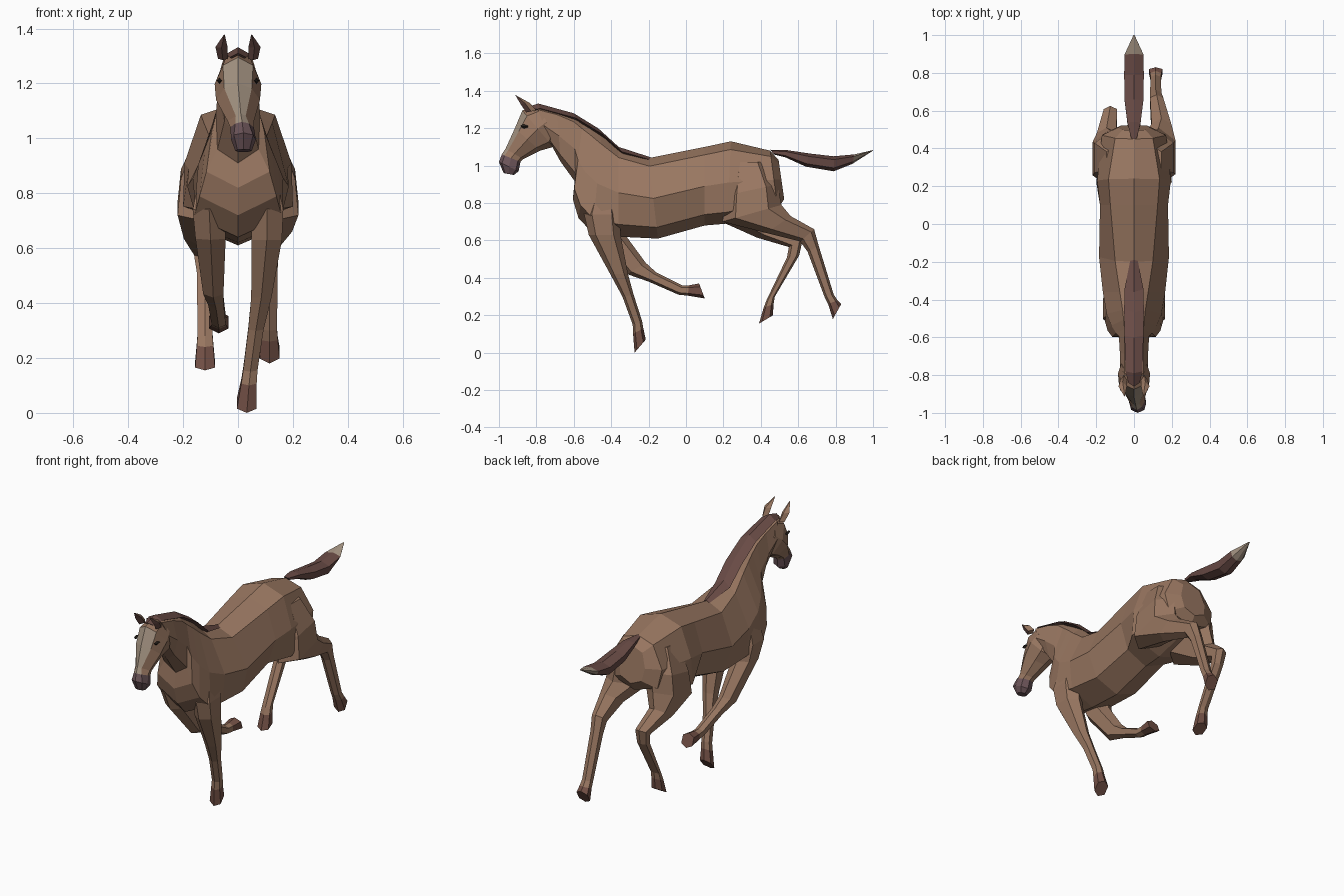
import bpy, bmesh

def material(name, rgb):
    m = bpy.data.materials.new(name)
    m.diffuse_color = (*rgb, 1)
    return m

COAT = material("coat", (0.32, 0.185, 0.12))
MANE = material("mane", (0.14, 0.07, 0.06))
HOOF = material("hoof", (0.17, 0.08, 0.06))
MUZZLE = material("muzzle", (0.15, 0.09, 0.10))
PALE = material("pale", (0.37, 0.29, 0.22))
DARK = material("dark", (0.02, 0.015, 0.012))

def loft(name, rings, mats, pick=lambda i, j, n: 0, fr=None):
    """Ring = (x, y0, z0, y1, z1, half widths...): a polygon hung between two centreline points."""
    bm = bmesh.new()
    loops = []
    for x, y0, z0, y1, z1, *w in rings:
        k = len(w)
        f = fr or {1: (0.5,), 2: (0.22, 0.78), 3: (0.15, 0.5, 0.86)}[k]
        at = lambda t, dx: bm.verts.new((x + dx, y0 + (y1 - y0) * t, z0 + (z1 - z0) * t))
        loops.append([at(0, 0)] + [at(f[a], w[a]) for a in range(k)] + [at(1, 0)]
                     + [at(f[a], -w[a]) for a in reversed(range(k))])
    n = len(loops[0])
    for i in range(len(loops) - 1):
        for j in range(n):
            q = (j + 1) % n
            face = bm.faces.new((loops[i][j], loops[i][q], loops[i + 1][q], loops[i + 1][j]))
            face.material_index = pick(i, j, n)
    for i, lp in ((0, loops[0]), (len(rings) - 2, loops[-1])):
        bm.faces.new(lp).material_index = pick(i, n // 2, n)
    bmesh.ops.recalc_face_normals(bm, faces=bm.faces)
    me = bpy.data.meshes.new(name)
    bm.to_mesh(me)
    bm.free()
    for m in mats:
        me.materials.append(m)
    ob = bpy.data.objects.new(name, me)
    bpy.context.collection.objects.link(ob)
    return ob

# Torso and neck, from rump to poll
loft("body", [
    (0, 0.495, 1.03, 0.525, 0.82, 0.06, 0.085, 0.07),
    (0, 0.45, 1.08, 0.49, 0.77, 0.10, 0.17, 0.15),
    (0, 0.24, 1.13, 0.22, 0.69, 0.135, 0.195, 0.20),
    (0, 0.10, 1.10, 0.10, 0.68, 0.125, 0.18, 0.13),
    (0, -0.20, 1.04, -0.15, 0.61, 0.10, 0.185, 0.14),
    (0, -0.36, 1.09, -0.36, 0.62, 0.075, 0.165, 0.15),
    (0, -0.45, 1.17, -0.50, 0.64, 0.06, 0.145, 0.16),
    (0, -0.50, 1.21, -0.575, 0.72, 0.055, 0.12, 0.14),
    (0, -0.55, 1.24, -0.605, 0.82, 0.05, 0.095, 0.115),
    (0, -0.60, 1.27, -0.59, 0.91, 0.05, 0.08, 0.075),
    (0, -0.69, 1.30, -0.67, 1.02, 0.05, 0.075, 0.05),
    (0, -0.80, 1.32, -0.72, 1.11, 0.05, 0.075, 0.05)], [COAT], fr=(0.1, 0.5, 0.86))

# Head with pale blaze and dark muzzle
loft("head", [
    (0, -0.79, 1.32, -0.70, 1.15, 0.045, 0.07, 0.05),
    (0, -0.875, 1.295, -0.71, 1.10, 0.055, 0.085, 0.06),
    (0, -0.915, 1.20, -0.78, 1.08, 0.05, 0.08, 0.05),
    (0.01, -0.965, 1.09, -0.87, 1.035, 0.018, 0.048, 0.035),
    (0.015, -0.985, 1.06, -0.885, 1.02, 0.025, 0.043, 0.035),
    (0.02, -1.0, 1.02, -0.895, 0.97, 0.035, 0.045, 0.038),
    (0.02, -0.975, 0.96, -0.92, 0.95, 0.022, 0.03, 0.022)],
    [COAT, PALE, MUZZLE],
    lambda i, j, n: 2 if i > 3 else (1 if j in (0, n - 1) and i > 0 else 0))

# Mane along the crest
loft("mane", [
    (0, -0.19, 1.045, -0.20, 1.02, 0.02),
    (0, -0.36, 1.10, -0.33, 1.05, 0.05),
    (0, -0.47, 1.20, -0.43, 1.14, 0.052),
    (0, -0.60, 1.28, -0.58, 1.23, 0.05),
    (0, -0.79, 1.332, -0.77, 1.28, 0.045),
    (0, -0.86, 1.31, -0.82, 1.28, 0.03)], [MANE])

# Ears and eyes, one pair each
for s, side in ((1, "right"), (-1, "left")):
    loft(side + "_ear", [
        (s * 0.055, -0.855, 1.285, -0.80, 1.295, 0.018),
        (s * 0.06, -0.885, 1.33, -0.835, 1.335, 0.022),
        (s * 0.05, -0.913, 1.378, -0.909, 1.376, 0.002)],
        [COAT, MANE], lambda i, j, n: 1 if j in (0, 3) else 0)
    loft(side + "_eye", [
        (s * 0.066, -0.885, 1.215, -0.88, 1.205, 0.005),
        (s * 0.068, -0.87, 1.222, -0.865, 1.198, 0.009),
        (s * 0.070, -0.845, 1.213, -0.845, 1.205, 0.005)], [DARK])

# Tail streaming back with pale tip
loft("tail", [
    (0, 0.45, 1.085, 0.47, 1.06, 0.015, 0.015),
    (0, 0.54, 1.083, 0.53, 1.045, 0.035, 0.035),
    (0, 0.66, 1.065, 0.64, 0.995, 0.05, 0.045),
    (0, 0.79, 1.05, 0.79, 0.97, 0.052, 0.045),
    (0, 0.90, 1.06, 0.89, 1.01, 0.05, 0.035),
    (0, 0.999, 1.083, 1.0, 1.08, 0.003, 0.003)],
    [MANE, PALE], lambda i, j, n: 1 if i == 4 else 0)

# Legs: last section is the hoof
def leg(name, rings):
    rings = [(*r, r[-1]) for r in rings]
    last = len(rings) - 2
    loft(name, rings, [COAT, HOOF], lambda i, j, n: 1 if i == last else 0)

leg("right_front_leg", [
    (0.085, -0.48, 0.94, -0.38, 0.92, 0.04),
    (0.105, -0.545, 0.74, -0.355, 0.74, 0.06),
    (0.105, -0.52, 0.63, -0.35, 0.63, 0.055),
    (0.085, -0.405, 0.42, -0.31, 0.42, 0.037),
    (0.065, -0.34, 0.30, -0.28, 0.31, 0.028),
    (0.045, -0.285, 0.15, -0.235, 0.17, 0.026),
    (0.04, -0.283, 0.10, -0.228, 0.13, 0.028),
    (0.032, -0.275, 0.0, -0.215, 0.07, 0.036)])
leg("left_front_leg", [
    (-0.085, -0.48, 0.94, -0.38, 0.92, 0.04),
    (-0.105, -0.545, 0.74, -0.355, 0.74, 0.06),
    (-0.10, -0.50, 0.63, -0.34, 0.65, 0.055),
    (-0.09, -0.315, 0.42, -0.215, 0.48, 0.037),
    (-0.08, -0.20, 0.38, -0.16, 0.43, 0.028),
    (-0.07, -0.04, 0.31, -0.02, 0.36, 0.026),
    (-0.07, 0.01, 0.305, 0.015, 0.36, 0.028),
    (-0.07, 0.10, 0.29, 0.07, 0.37, 0.036)])
leg("right_hind_leg", [
    (0.09, 0.25, 1.02, 0.42, 1.02, 0.055),
    (0.12, 0.21, 0.84, 0.49, 0.90, 0.088),
    (0.13, 0.195, 0.70, 0.51, 0.79, 0.09),
    (0.145, 0.43, 0.64, 0.56, 0.73, 0.052),
    (0.12, 0.61, 0.595, 0.685, 0.66, 0.035),
    (0.115, 0.65, 0.54, 0.71, 0.57, 0.03),
    (0.115, 0.74, 0.30, 0.79, 0.31, 0.027),
    (0.115, 0.76, 0.26, 0.81, 0.28, 0.03),
    (0.115, 0.785, 0.18, 0.83, 0.26, 0.036)])
leg("left_hind_leg", [
    (-0.09, 0.25, 1.02, 0.42, 1.02, 0.055),
    (-0.12, 0.21, 0.84, 0.49, 0.90, 0.088),
    (-0.13, 0.19, 0.70, 0.50, 0.79, 0.09),
    (-0.145, 0.38, 0.615, 0.51, 0.70, 0.052),
    (-0.125, 0.55, 0.565, 0.625, 0.61, 0.035),
    (-0.12, 0.54, 0.51, 0.605, 0.52, 0.03),
    (-0.12, 0.43, 0.28, 0.475, 0.30, 0.027),
    (-0.12, 0.415, 0.24, 0.468, 0.26, 0.03),
    (-0.12, 0.39, 0.155, 0.465, 0.20, 0.036)])
